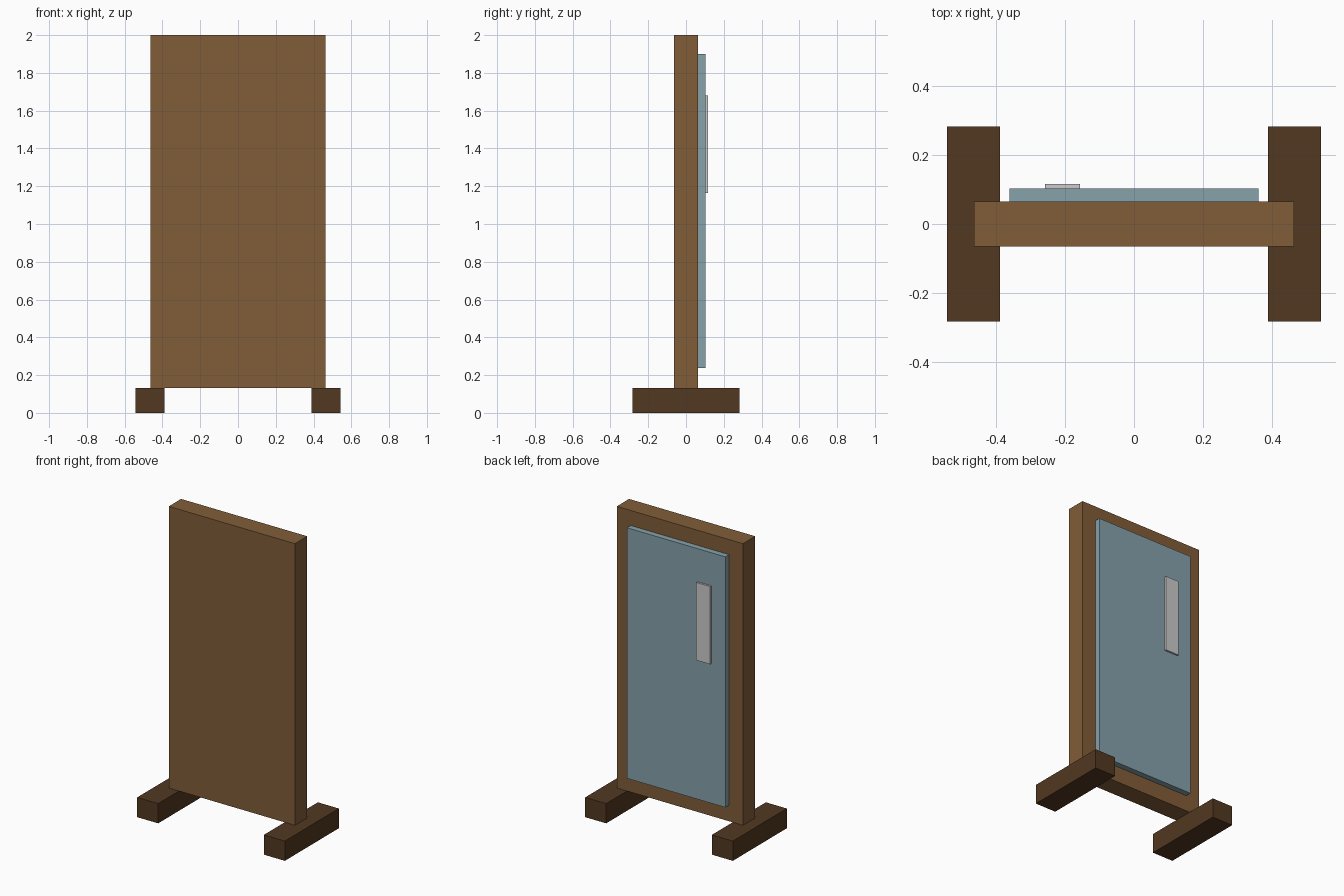
import bpy
from mathutils import Vector

if "Cube" in bpy.data.objects:
    bpy.data.objects.remove(bpy.data.objects["Cube"])


def material(name, rgb):
    m = bpy.data.materials.new(name)
    m.diffuse_color = (*rgb, 1)
    m.use_nodes = True
    m.node_tree.nodes["Principled BSDF"].inputs["Base Color"].default_value = m.diffuse_color
    return m


def box(name, lo, hi, mat=None):
    """Axis-aligned box between two corners."""
    lo, hi = Vector(lo), Vector(hi)
    bpy.ops.mesh.primitive_cube_add(size=1, location=(lo + hi) / 2)
    ob = bpy.context.object
    ob.name = name
    ob.scale = hi - lo
    bpy.ops.object.transform_apply(location=False, rotation=False, scale=True)
    if mat:
        ob.data.materials.append(mat)
    return ob


wood = material("wood", (0.22, 0.11, 0.04))
dark_wood = material("dark_wood", (0.085, 0.04, 0.015))
glass = material("mirror_glass", (0.24, 0.36, 0.41))

# Upright back board
box("frame_board", (-0.463, -0.0645, 0.131), (0.463, 0.0645, 2.0), wood)

# Mirror pane standing proud of the board
box("mirror_pane", (-0.361, 0.0645, 0.237), (0.361, 0.103, 1.9), glass)

# Pale highlight strip on the pane
box("highlight_strip", (-0.258, 0.103, 1.164), (-0.156, 0.1155, 1.68))

# Feet running front to back
for side, x in (("left", -0.465), ("right", 0.465)):
    box(side + "_foot", (x - 0.077, -0.283, 0), (x + 0.077, 0.283, 0.131), dark_wood)
